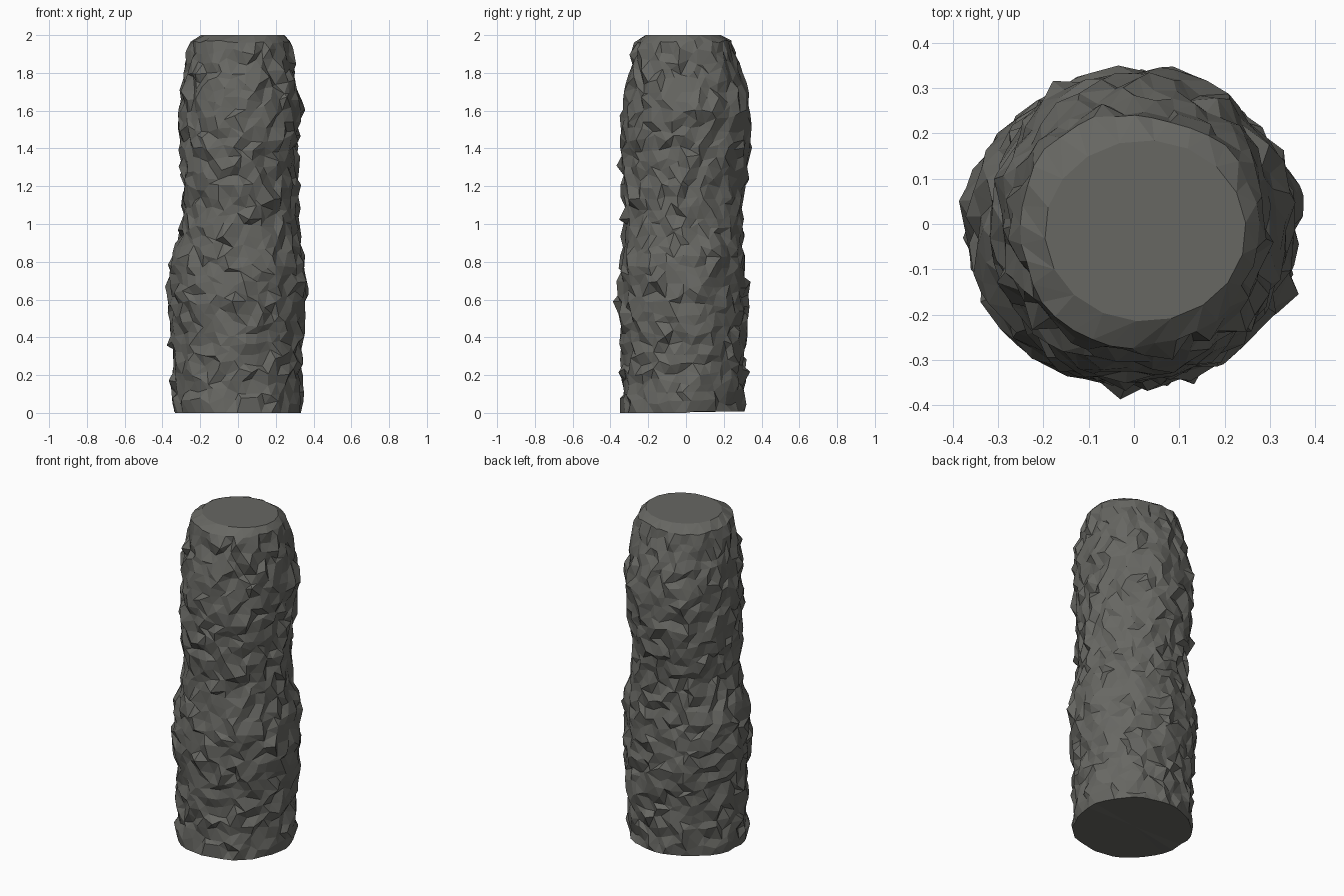
import bpy, bmesh, math, random
from mathutils import Vector, noise

if "Cube" in bpy.data.objects:
    bpy.data.objects.remove(bpy.data.objects["Cube"])

random.seed(7)
SIDES, ROWS = 36, 38

# profile: z, then outline reach to left, right, front, back
PROFILE = [
    (0.00, 0.345, 0.345, 0.355, 0.31),
    (0.30, 0.350, 0.350, 0.345, 0.32),
    (0.55, 0.365, 0.360, 0.350, 0.325),
    (0.70, 0.375, 0.370, 0.360, 0.32),
    (0.82, 0.365, 0.370, 0.350, 0.315),
    (0.92, 0.325, 0.330, 0.340, 0.31),
    (1.05, 0.300, 0.305, 0.335, 0.305),
    (1.20, 0.310, 0.310, 0.345, 0.32),
    (1.40, 0.320, 0.325, 0.345, 0.345),
    (1.60, 0.315, 0.355, 0.340, 0.35),
    (1.75, 0.295, 0.315, 0.325, 0.325),
    (1.88, 0.272, 0.300, 0.290, 0.28),
    (1.97, 0.265, 0.285, 0.280, 0.25),
]


def reach(z, a):
    """Radius of the column at height z and angle a."""
    z = min(max(z, 0), PROFILE[-1][0])
    for p, q in zip(PROFILE, PROFILE[1:]):
        if z <= q[0]:
            t = (z - p[0]) / (q[0] - p[0])
            l, r, f, b = [u + (v - u) * t for u, v in zip(p[1:], q[1:])]
            break
    c, s = math.cos(a), math.sin(a)
    rx, ry = (r if c > 0 else l), (b if s > 0 else f)
    return 1 / math.sqrt((c / rx) ** 2 + (s / ry) ** 2)


stone = bpy.data.materials.new("dark grey stone")
stone.diffuse_color = (0.135, 0.135, 0.123, 1)
stone.use_nodes = True
stone.node_tree.nodes["Principled BSDF"].inputs["Base Color"].default_value = stone.diffuse_color

bm = bmesh.new()
rings = []
# rough wall: rings of jittered points
for i in range(ROWS + 1):
    ring = []
    rough = 0.35 if i in (0, ROWS) else 1
    for j in range(SIDES):
        a = 2 * math.pi * (j + 0.5 * (i % 2)) / SIDES + random.uniform(-0.055, 0.055) * rough
        z = 0.01 + 1.955 * i / ROWS + random.uniform(-0.021, 0.021) * rough
        r = reach(z, a) - 0.008
        lump = noise.noise(Vector((math.cos(a) * 1.6, math.sin(a) * 1.6, z * 4)))
        r += 0.012 * lump + random.uniform(-0.017, 0.017) * rough
        if 0 < i < ROWS and random.random() < 0.05:      # stray sharp chips
            r += random.uniform(0.01, 0.03)
        ring.append(bm.verts.new((r * math.cos(a), r * math.sin(a), max(z, 0))))
    rings.append(ring)

for i in range(ROWS):
    lo, hi = rings[i], rings[i + 1]
    for j in range(SIDES):
        k = (j + 1) % SIDES
        if i % 2 == 0:
            tris = ((lo[j], lo[k], hi[j]), (lo[k], hi[k], hi[j]))
        else:
            tris = ((lo[j], hi[k], hi[j]), (lo[j], lo[k], hi[k]))
        for t in tris:
            bm.faces.new(t)

# flat top, smaller than the wall, joined by a sloping rim
cap = []
for j in range(SIDES // 2):
    a = 2 * math.pi * (2 * j + 0.5) / SIDES
    cap.append(bm.verts.new((0.025 + 0.222 * math.cos(a), -0.015 + 0.2 * math.sin(a), 2.0)))
top = rings[-1]
for j in range(SIDES // 2):
    k = (j + 1) % (SIDES // 2)
    a, b, c = top[2 * j], top[2 * j + 1], top[(2 * j + 2) % SIDES]
    for t in ((a, b, cap[j]), (b, cap[k], cap[j]), (b, c, cap[k])):
        bm.faces.new(t)
bm.faces.new(cap)

# flat base
for v in rings[0]:
    v.co.z = 0.0 if v.co.y < 0 else 0.008
center = bm.verts.new((0, 0, 0.004))
for j in range(SIDES):
    bm.faces.new((rings[0][(j + 1) % SIDES], rings[0][j], center))

bmesh.ops.recalc_face_normals(bm, faces=bm.faces)
mesh = bpy.data.meshes.new("rock_column")
bm.to_mesh(mesh)
bm.free()
mesh.materials.append(stone)
bpy.context.collection.objects.link(bpy.data.objects.new("rock_column", mesh))
